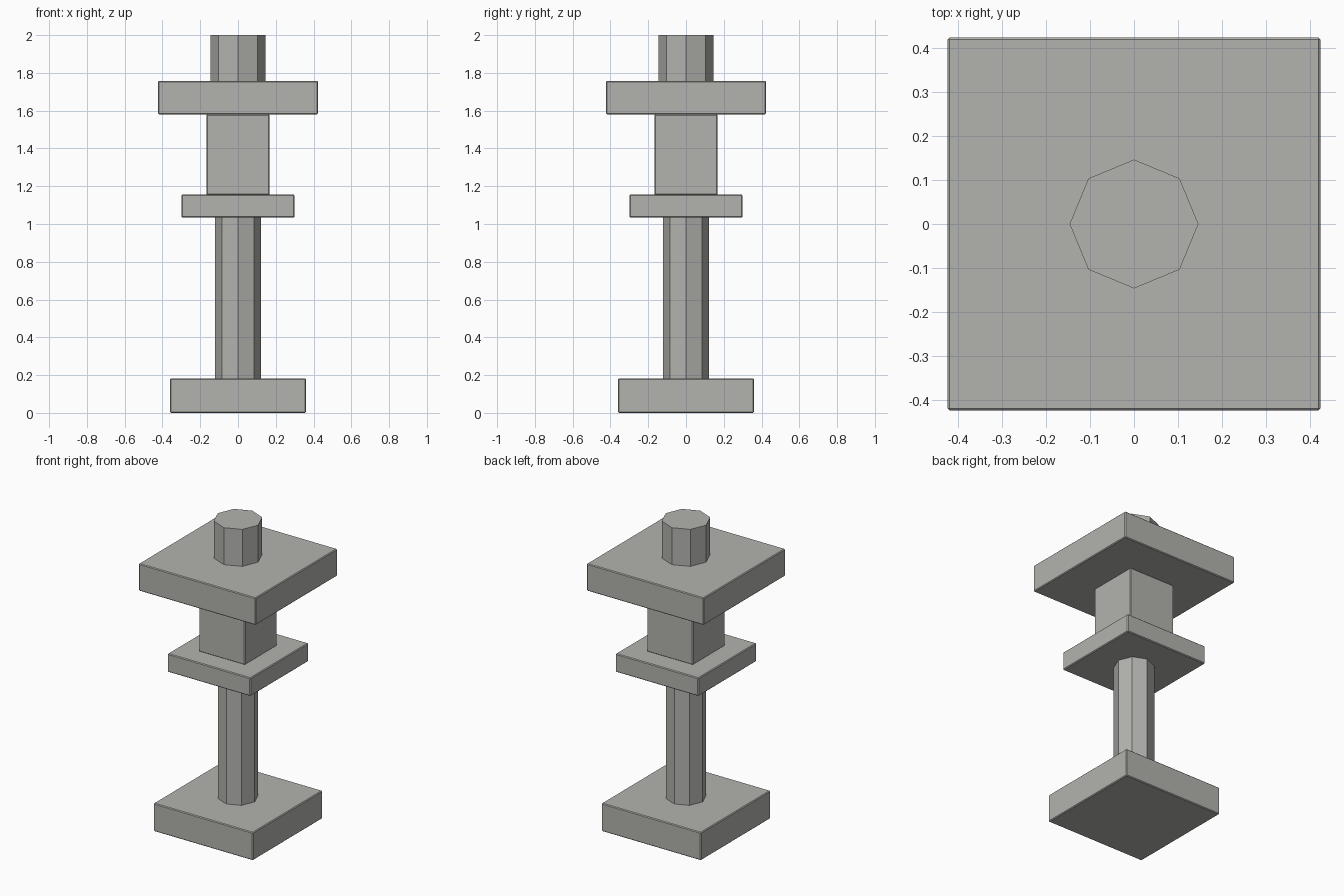
import bpy

cube = bpy.data.objects.get("Cube")
if cube:
    bpy.data.objects.remove(cube, do_unlink=True)

# Single stone colour
stone = bpy.data.materials.new("stone grey")
stone.use_nodes = True
colour = (0.45, 0.45, 0.43, 1)
stone.diffuse_color = colour
stone.node_tree.nodes["Principled BSDF"].inputs["Base Color"].default_value = colour


def finish(name):
    obj = bpy.context.object
    obj.name = name
    obj.data.materials.append(stone)
    return obj


def slab(name, half, bottom, top):
    """Square block with narrow chamfered edges."""
    bpy.ops.mesh.primitive_cube_add(size=1, location=(0, 0, (bottom + top) / 2))
    obj = finish(name)
    obj.scale = (2 * half, 2 * half, top - bottom)
    bpy.ops.object.transform_apply(location=False, rotation=False, scale=True)
    bevel = obj.modifiers.new("chamfer", "BEVEL")
    bevel.width = 0.005
    bevel.segments = 1


def post(name, radius, bottom, top):
    """Eight-sided post with corners on the x and y axes."""
    bpy.ops.mesh.primitive_cylinder_add(
        vertices=8, radius=radius, depth=top - bottom,
        location=(0, 0, (bottom + top) / 2))
    finish(name)


# Stacked parts from the ground up
slab("base", 0.36, 0, 0.183)
post("shaft", 0.121, 0.18, 1.04)
slab("collar", 0.30, 1.035, 1.155)
slab("neck_block", 0.167, 1.153, 1.58)
slab("cap", 0.423, 1.58, 1.758)
post("top_post", 0.146, 1.755, 2)
